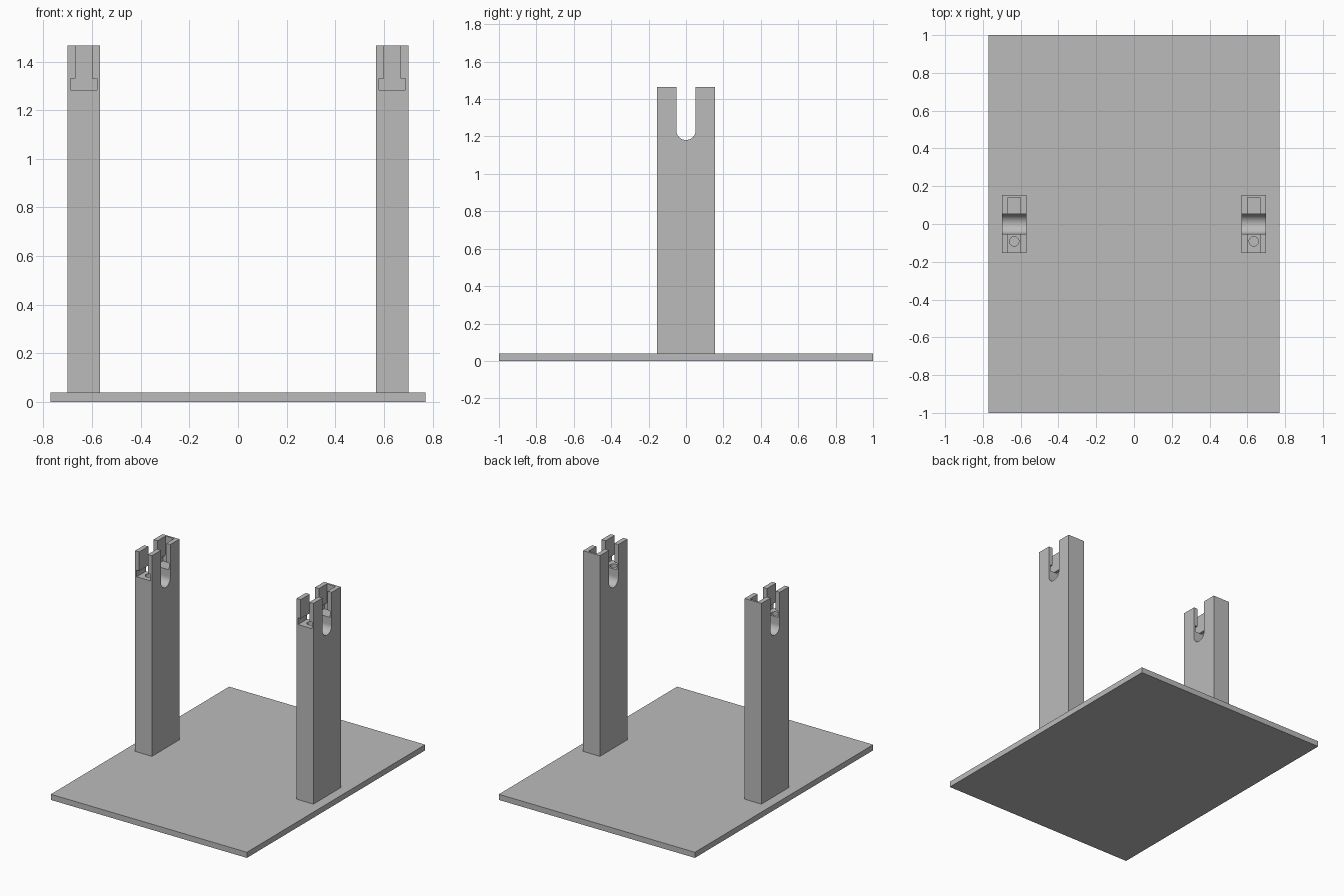
import bpy
import bmesh
from math import cos, sin, pi, radians
from mathutils import Vector

cube = bpy.data.objects.get("Cube")
if cube:
    bpy.data.objects.remove(cube, do_unlink=True)

grey = bpy.data.materials.new("plain grey")
grey.use_nodes = True
colour = (0.5, 0.5, 0.5, 1)
grey.diffuse_color = colour
grey.node_tree.nodes["Principled BSDF"].inputs["Base Color"].default_value = colour


def prism(name, outline, sweep):
    """Extrude a closed outline of 3D points along a sweep vector."""
    bm = bmesh.new()
    face = bm.faces.new([bm.verts.new(p) for p in outline])
    new = bmesh.ops.extrude_face_region(bm, geom=[face])["geom"]
    bmesh.ops.translate(bm, vec=Vector(sweep),
                        verts=[v for v in new if isinstance(v, bmesh.types.BMVert)])
    bmesh.ops.recalc_face_normals(bm, faces=bm.faces)
    mesh = bpy.data.meshes.new(name)
    bm.to_mesh(mesh)
    bm.free()
    mesh.materials.append(grey)
    obj = bpy.data.objects.new(name, mesh)
    bpy.context.collection.objects.link(obj)
    return obj


def box(name, x, y, z0, z1, cx=0):
    outline = [(cx - x, -y, z0), (cx + x, -y, z0), (cx + x, y, z0), (cx - x, y, z0)]
    return prism(name, outline, (0, 0, z1 - z0))


def cut(target, cutter):
    cutter.hide_render = True
    mod = target.modifiers.new("cut", "BOOLEAN")
    mod.operation = "DIFFERENCE"
    mod.solver = "EXACT"
    mod.object = cutter
    bpy.context.view_layer.objects.active = target
    bpy.ops.object.modifier_apply(modifier=mod.name)
    bpy.data.objects.remove(cutter, do_unlink=True)


BASE_TOP, TOP, HALF_X, HALF_Y = 0.04, 1.465, 0.066, 0.154
SLOT_FLOOR, SLOT_STEP, OVER = 1.283, 1.33, 1.6
U_RADIUS, U_CENTRE = 0.052, 1.233

box("base_plate", 0.77, 1.0, 0, BASE_TOP)

for name, cx in (("left_post", 0.634), ("right_post", -0.634)):
    post = box(name, HALF_X, HALF_Y, BASE_TOP, TOP, cx)

    # T-shaped slot, open at the front and top, closed at the back
    half = [(0.054, SLOT_FLOOR), (0.054, SLOT_STEP), (0.034, SLOT_STEP), (0.034, OVER)]
    tee = half + [(-x, z) for x, z in reversed(half)]
    cut(post, prism("tee_cutter", [(cx + x, -0.3, z) for x, z in tee], (0, 0.44, 0)))

    # Round-bottomed axle notch through the sides
    arc = [(U_RADIUS * cos(a), U_CENTRE + U_RADIUS * sin(a))
           for a in (pi + pi * i / 24 for i in range(25))]
    notch = arc + [(U_RADIUS, OVER), (-U_RADIUS, OVER)]
    cut(post, prism("notch_cutter", [(cx - 0.2, y, z) for y, z in notch], (0.4, 0, 0)))

    # Screw hole in the slot floor
    ring = [(cx + 0.025 * cos(a), -0.092 + 0.025 * sin(a), SLOT_FLOOR - 0.1)
            for a in (2 * pi * i / 24 for i in range(24))]
    cut(post, prism("hole_cutter", ring, (0, 0, 0.12)))

    bpy.ops.object.select_all(action="DESELECT")
    post.select_set(True)
    bpy.context.view_layer.objects.active = post
    bpy.ops.object.shade_smooth_by_angle(angle=radians(30))
